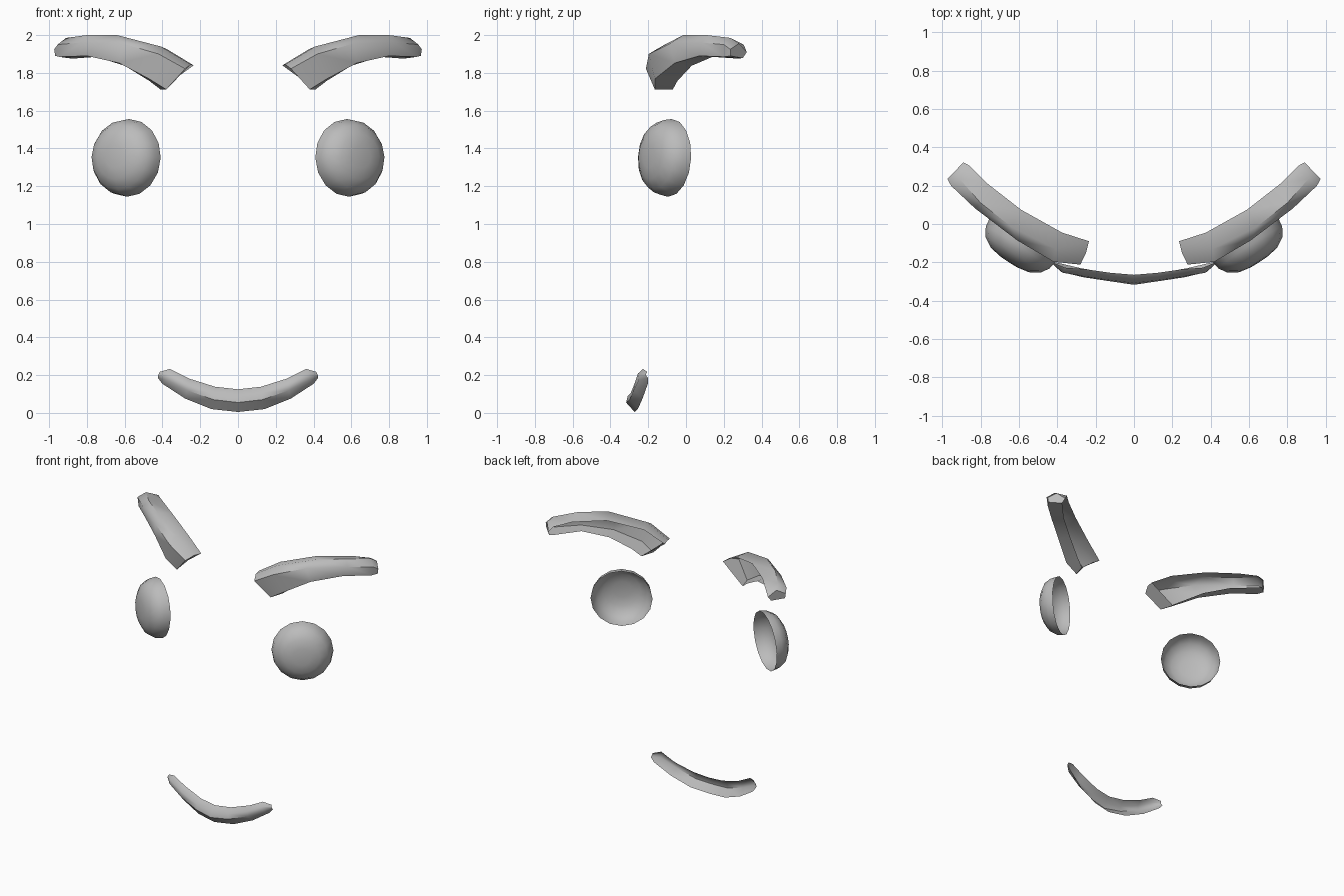
import bpy, bmesh, math
from mathutils import Matrix, Vector

if "Cube" in bpy.data.objects:
    bpy.data.objects.remove(bpy.data.objects["Cube"])

grey = bpy.data.materials.new("plain grey")
grey.diffuse_color = (0.5, 0.5, 0.5, 1)
grey.use_nodes = True
grey.node_tree.nodes["Principled BSDF"].inputs["Base Color"].default_value = grey.diffuse_color


def finish(bm, name, outward):
    """Orient faces, mirror across x, shade smooth."""
    bmesh.ops.recalc_face_normals(bm, faces=bm.faces)
    out = Vector(outward)
    if sum(f.normal.dot(out) * f.calc_area() for f in bm.faces) < 0:
        bmesh.ops.reverse_faces(bm, faces=bm.faces)
    me = bpy.data.meshes.new(name)
    bm.to_mesh(me)
    bm.free()
    me.materials.append(grey)
    ob = bpy.data.objects.new(name, me)
    bpy.context.collection.objects.link(ob)
    mod = ob.modifiers.new("mirror", 'MIRROR')
    mod.use_clip = True
    mod.merge_threshold = 0.001
    bpy.ops.object.select_all(action='DESELECT')
    ob.select_set(True)
    bpy.context.view_layer.objects.active = ob
    bpy.ops.object.shade_smooth_by_angle(angle=math.radians(50))


def loft(bm, sections):
    """Bridge open cross-sections into a strip shell."""
    rows = [[bm.verts.new(p) for p in s] for s in sections]
    for a, b in zip(rows, rows[1:]):
        for i in range(len(a) - 1):
            bm.faces.new((a[i], a[i + 1], b[i + 1], b[i]))
    return rows


# Eyes: shallow open domes turned outward
bm = bmesh.new()
SEG = 16
profile = [(0.206, 0), (0.199, 0.045), (0.172, 0.09), (0.120, 0.121), (0.06, 0.132)]
rings = [[bm.verts.new((r * math.cos(2 * math.pi * i / SEG),
                        r * math.sin(2 * math.pi * i / SEG), h)) for i in range(SEG)]
         for r, h in profile]
tip = bm.verts.new((0, 0, 0.134))
for a, b in zip(rings, rings[1:]):
    for i in range(SEG):
        j = (i + 1) % SEG
        bm.faces.new((a[i], a[j], b[j], b[i]))
for i in range(SEG):
    bm.faces.new((rings[-1][i], rings[-1][(i + 1) % SEG], tip))
place = (Matrix.Translation((0.582, -0.085, 1.35))
         @ Matrix.Rotation(math.radians(33), 4, 'Z')
         @ Matrix.Rotation(math.radians(87), 4, 'X'))
bm.transform(place)
finish(bm, "eye_domes", (0.5, -0.8, 0))

# Eyebrows: curved shells open at the back; back edge, crest, front, lower front, lip
bm = bmesh.new()
brow = [
    [(.235, -.09, 1.84), (.25, -.15, 1.845), (.28, -.212, 1.822), (.38, -.165, 1.712), (.41, -.07, 1.712)],
    [(.375, -.045, 1.925), (.41, -.13, 1.94), (.42, -.197, 1.90), (.47, -.165, 1.768), (.47, -.045, 1.758)],
    [(.59, .075, 1.98), (.64, -.015, 2.0), (.61, -.085, 1.955), (.63, -.06, 1.852), (.60, .03, 1.838)],
    [(.77, .215, 1.975), (.80, .11, 2.0), (.83, .082, 1.96), (.80, .07, 1.89), (.75, .14, 1.885)],
    [(.86, .305, 1.95), (.91, .235, 1.985), (.955, .2, 1.95), (.945, .2, 1.885), (.87, .27, 1.876)],
    [(.89, .322, 1.91), (.93, .28, 1.955), (.973, .235, 1.925), (.968, .235, 1.89), (.90, .30, 1.878)],
]
rows = loft(bm, brow)
bm.faces.new(rows[0])
bm.faces.new(rows[-1])
finish(bm, "eyebrows", (0.3, -0.6, 0.5))

# Mouth: smiling strip, bulged forward and open behind
bm = bmesh.new()
smile = [
    [(0, -.265, .125), (0, -.308, .09), (0, -.317, .055), (0, -.272, .005)],
    [(.12, -.255, .138), (.125, -.293, .105), (.13, -.298, .07), (.14, -.255, .02)],
    [(.26, -.235, .182), (.265, -.272, .155), (.27, -.277, .12), (.28, -.23, .076)],
    [(.36, -.228, .233), (.37, -.255, .208), (.38, -.25, .175), (.40, -.202, .154)],
    [(.415, -.205, .217), (.42, -.212, .205), (.424, -.21, .195), (.424, -.2, .185)],
]
loft(bm, smile)
finish(bm, "mouth", (0, -1, 0))
